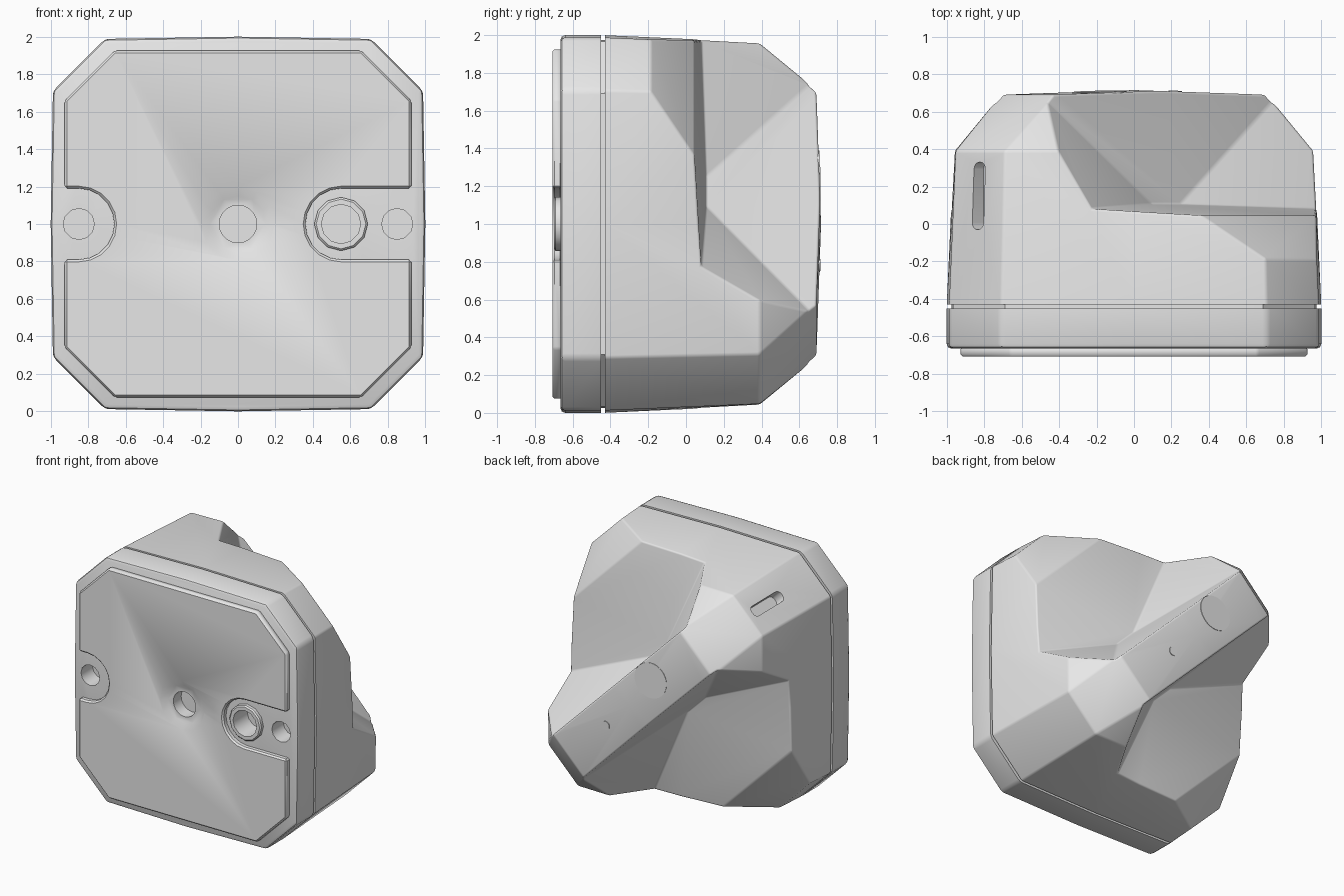
import bpy, bmesh, math
from mathutils import Vector, Matrix

if "Cube" in bpy.data.objects:
    bpy.data.objects.remove(bpy.data.objects["Cube"], do_unlink=True)

grey = bpy.data.materials.new("light_grey")
grey.use_nodes = True
grey.diffuse_color = (0.8, 0.8, 0.8, 1)
for node in grey.node_tree.nodes:
    if node.type == 'BSDF_PRINCIPLED':
        node.inputs["Base Color"].default_value = (0.8, 0.8, 0.8, 1)

MID = Vector((0, 0, 1))  # shapes are drawn around the middle of the box


def make(name, bm):
    bmesh.ops.recalc_face_normals(bm, faces=bm.faces)
    bmesh.ops.translate(bm, verts=bm.verts, vec=MID)
    mesh = bpy.data.meshes.new(name)
    bm.to_mesh(mesh)
    bm.free()
    mesh.materials.append(grey)
    obj = bpy.data.objects.new(name, mesh)
    bpy.context.collection.objects.link(obj)
    return obj


def slice_off(bm, co, no):
    """Remove everything on the normal's side and close the cut."""
    geom = bm.verts[:] + bm.edges[:] + bm.faces[:]
    bmesh.ops.bisect_plane(bm, geom=geom, plane_co=co, plane_no=no, clear_outer=True)
    bmesh.ops.holes_fill(bm, edges=[e for e in bm.edges if e.is_boundary], sides=0)


def trim(obj, y, side):
    bm = bmesh.new()
    bm.from_mesh(obj.data)
    slice_off(bm, Vector((0, y, 0)), Vector((0, side, 0)))
    bm.to_mesh(obj.data)
    bm.free()


def apply_mod(obj, mod):
    bpy.context.view_layer.objects.active = obj
    bpy.ops.object.modifier_apply(modifier=mod.name)


def bevel(obj, width, segments=2, angle=20):
    mod = obj.modifiers.new("bevel", 'BEVEL')
    mod.width, mod.segments = width, segments
    mod.limit_method, mod.angle_limit = 'ANGLE', math.radians(angle)
    apply_mod(obj, mod)


def subtract(obj, cutters):
    for cutter in cutters:
        mod = obj.modifiers.new("cut", 'BOOLEAN')
        mod.operation, mod.object, mod.solver = 'DIFFERENCE', cutter, 'EXACT'
        apply_mod(obj, mod)


def smooth(obj, angle=35):
    bpy.ops.object.select_all(action='DESELECT')
    obj.select_set(True)
    bpy.context.view_layer.objects.active = obj
    bpy.ops.object.shade_smooth_by_angle(angle=math.radians(angle))


def prism(name, outline, y0, y1):
    bm = bmesh.new()
    base = bm.faces.new([bm.verts.new((x, y0, z)) for x, z in outline])
    top = bmesh.ops.extrude_face_region(bm, geom=[base])["geom"]
    verts = [v for v in top if isinstance(v, bmesh.types.BMVert)]
    bmesh.ops.translate(bm, verts=verts, vec=(0, y1 - y0, 0))
    return make(name, bm)


def round_part(name, x, z, y0, y1, r0, r1=None, sides=16, axis=(0, 1, 0)):
    """Cylinder or cone running from y0 to y1."""
    bm = bmesh.new()
    turn = Vector((0, 0, 1)).rotation_difference(Vector(axis)).to_matrix().to_4x4()
    bmesh.ops.create_cone(bm, cap_ends=True, segments=sides, radius1=r0,
                          radius2=r0 if r1 is None else r1, depth=y1 - y0,
                          matrix=Matrix.Translation((x, (y0 + y1) / 2, z)) @ turn)
    return make(name, bm)


def octagon(side, corner, bulge):
    """Chamfered square whose sides bow out slightly."""
    pts = []
    for k in range(4):
        c, s = round(math.cos(k * math.pi / 2)), round(math.sin(k * math.pi / 2))
        for x, z in ((side, -corner), (bulge, 0), (side, corner)):
            pts.append((x * c - z * s, x * s + z * c))
    return pts


# Main housing: tapered chamfered block
bm = bmesh.new()
for y, side, corner, bulge in ((-0.55, 0.992, 0.71, 1.005), (0.39, 0.952, 0.69, 0.962),
                               (0.69, 0.71, 0.42, 0.715)):
    for x, z in octagon(side, corner, bulge):
        bm.verts.new((x, y, z))
bm.verts.new((0, 0.715, 0))
bmesh.ops.convex_hull(bm, input=bm.verts)
# Sloped facets on the two scooped corners
for s in (1, -1):
    slice_off(bm, Vector((0.7 * s, -0.2, s)), Vector((s, 1.5, s)))
body = make("housing", bm)

# Scoops leaving the diagonal ridge: wall, floor and two flared ends
scoops = []
for s in (1, -1):
    bm = bmesh.new()
    bmesh.ops.create_cube(bm, size=4)
    for n, c in (((1, 0.117, 1), 0.352), ((0.06, 1, 0.06), 0.125),
                 ((0.069, 0.09, 0.15), 0.0405), ((0.15, 0.09, 0.069), 0.0405)):
        n = Vector((n[0] * s, n[1], n[2] * s))
        slice_off(bm, n * (c / n.length_squared), -n)
    scoops.append(make("scoop_cutter", bm))
subtract(body, scoops)
bm = bmesh.new()
bm.from_mesh(body.data)
bmesh.ops.remove_doubles(bm, verts=bm.verts, dist=0.002)
bmesh.ops.dissolve_limit(bm, angle_limit=math.radians(1), verts=bm.verts, edges=bm.edges)
bm.to_mesh(body.data)
bm.free()
bevel(body, 0.035, 3, 15)
trim(body, -0.43, -1)

# Rounded slot in the upper chamfer
bm = bmesh.new()
bmesh.ops.create_cube(bm, size=1)
bmesh.ops.scale(bm, verts=bm.verts, vec=(0.085, 0.36, 0.16))
upright = [e for e in bm.edges if abs(e.verts[0].co.z - e.verts[1].co.z) > 0.1]
bmesh.ops.bevel(bm, geom=upright, offset=0.038, segments=4, affect='EDGES', profile=0.5)
bmesh.ops.rotate(bm, verts=bm.verts, matrix=Matrix.Rotation(-math.pi / 4, 3, 'Y'))
bmesh.ops.translate(bm, verts=bm.verts, vec=(-0.83, 0.15, 0.83))
slot = make("slot_cutter", bm)
subtract(body, [slot])

# Base rim and the recessed seam behind it
rim = prism("base_rim", octagon(0.988, 0.71, 1.0), -0.665, -0.3)
bevel(rim, 0.025, 2)
trim(rim, -0.45, 1)
seam = prism("seam", octagon(0.965, 0.69, 0.975), -0.47, -0.41)


# Front plate with a rounded notch on each side
def arc(cx, r, start, end, steps=10):
    angles = [math.radians(start + (end - start) * i / steps) for i in range(steps + 1)]
    return [(cx + r * math.cos(a), r * math.sin(a)) for a in angles]


w, c, n = 0.925, 0.66, 0.19
outline = [(w, c), (w, n)] + arc(0.55, n, 90, 270) + [(w, -n), (w, -c), (c, -w), (-c, -w), (-w, -c), (-w, -n)]
outline += arc(-0.85, n, -90, 90) + [(-w, n), (-w, c), (-c, w), (c, w)]
plate = prism("front_plate", outline, -0.708, -0.655)
bevel(plate, 0.012, 1, 40)

# Raised collar around the large hole
collar = round_part("cable_collar", 0.55, 0, -0.7, -0.655, 0.143, sides=12)
bevel(collar, 0.01, 1, 40)

# Holes and the central countersink
holes = [round_part("hole_cutter", x, 0, -0.8, -0.52, r, sides=12)
         for x, r in ((-0.85, 0.083), (0.85, 0.083), (0.55, 0.105))]
dish = round_part("dish_cutter", 0, 0, -0.712, -0.68, 0.203, 0.15, sides=12)
bore = round_part("bore_cutter", 0, 0, -0.8, -0.58, 0.1, sides=20)
subtract(plate, [dish, bore])
subtract(rim, holes + [bore])
subtract(collar, holes[2:])

# Flush discs on the ridge
lens = round_part("ridge_disc", -0.18, 0.25, 0.69, 0.709, 0.14, sides=32, axis=(-0.022, 1, 0.022))
button = round_part("ridge_button", 0.22, -0.22, 0.69, 0.711, 0.035, axis=(0.022, 1, -0.022))

for cutter in scoops + holes + [slot, dish, bore]:
    bpy.data.objects.remove(cutter, do_unlink=True)
for part in (body, rim, seam, plate, collar, lens, button):
    smooth(part)
